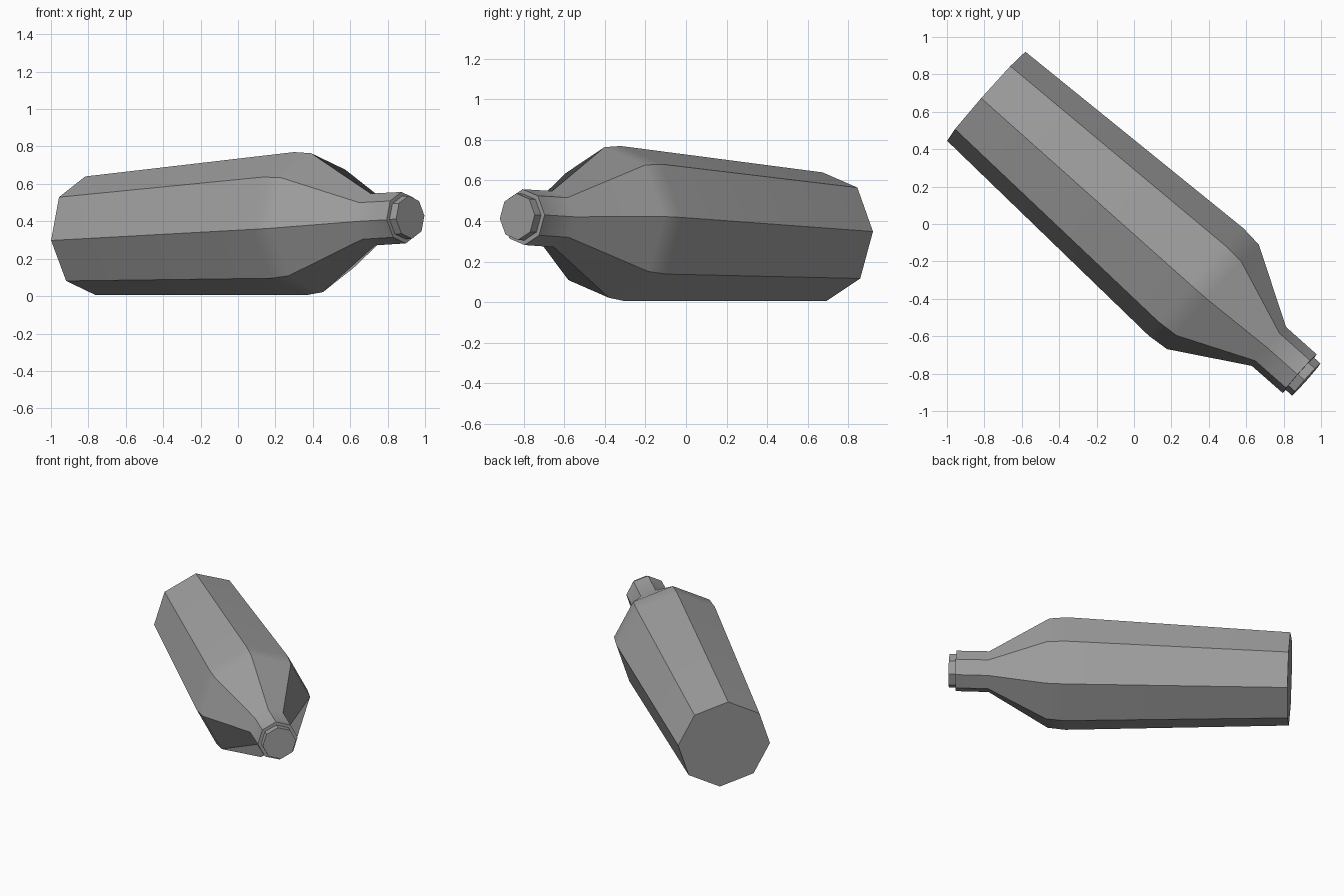
import bpy, bmesh, math
from mathutils import Vector

cube = bpy.data.objects.get("Cube")
if cube:
    bpy.data.objects.remove(cube)

SIDES = 8
BASE = Vector((-0.79, 0.683, 0.323))            # centre of the bottle's foot
AXIS = Vector((0.748, -0.662, 0.043)).normalized()
UP = Vector((-0.094, -0.0235, 0.995))           # one corner direction
UP = (UP - AXIS * UP.dot(AXIS)).normalized()
SIDE = AXIS.cross(UP)


def material(name, rgb):
    mat = bpy.data.materials.new(name)
    mat.use_nodes = True
    mat.diffuse_color = (*rgb, 1)
    mat.node_tree.nodes["Principled BSDF"].inputs["Base Color"].default_value = (*rgb, 1)
    return mat


def lathe(name, profile, mat):
    """Turn (distance along axis, radius) points into a closed eight-sided solid."""
    bm = bmesh.new()
    rings = []
    for dist, radius in profile:
        ring = []
        for i in range(SIDES):
            a = math.tau * i / SIDES
            ring.append(bm.verts.new(BASE + AXIS * dist
                                     + (UP * math.cos(a) + SIDE * math.sin(a)) * radius))
        rings.append(ring)
    for low, high in zip(rings, rings[1:]):
        for i in range(SIDES):
            j = (i + 1) % SIDES
            bm.faces.new((low[i], low[j], high[j], high[i]))
    bm.faces.new(rings[0])
    bm.faces.new(rings[-1])
    bmesh.ops.recalc_face_normals(bm, faces=bm.faces)
    mesh = bpy.data.meshes.new(name)
    bm.to_mesh(mesh)
    bm.free()
    mesh.materials.append(mat)
    obj = bpy.data.objects.new(name, mesh)
    bpy.context.collection.objects.link(obj)
    bpy.ops.object.select_all(action='DESELECT')
    obj.select_set(True)
    bpy.context.view_layer.objects.active = obj
    bpy.ops.object.shade_smooth_by_angle(angle=math.radians(35))
    return obj


grey = material("grey", (0.35, 0.35, 0.35))

# Body, rounded shoulder and neck
lathe("bottle", [(0, 0.318), (1.5, 0.384), (1.62, 0.373), (2.02, 0.139), (2.24, 0.138)], grey)
# Stopper in the mouth
lathe("stopper", [(2.15, 0.115), (2.287, 0.115)], grey)
